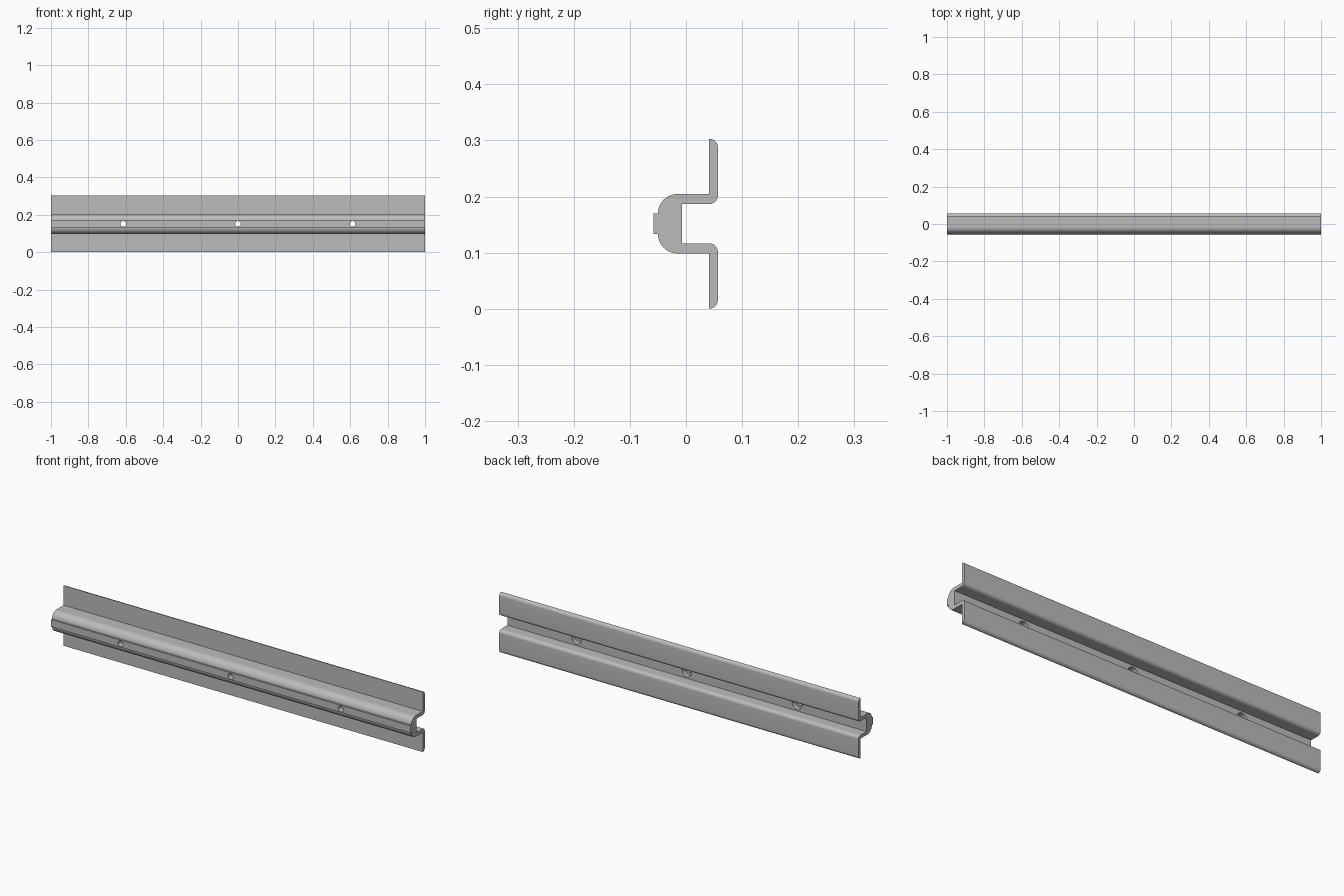
import bpy, bmesh, math
from mathutils import Matrix

cube = bpy.data.objects.get("Cube")
if cube:
    bpy.data.objects.remove(cube, do_unlink=True)

metal = bpy.data.materials.new("grey metal")
metal.use_nodes = True
GREY = (0.5, 0.5, 0.5, 1)
metal.diffuse_color = GREY
metal.node_tree.nodes["Principled BSDF"].inputs["Base Color"].default_value = GREY

MID = 0.1515  # height of the profile's mirror line


def arc(cy, cz, r, start, end, steps=10):
    angles = [math.radians(start + (end - start) * i / steps) for i in range(steps + 1)]
    return [(cy + r * math.cos(a), cz + r * math.sin(a)) for a in angles]


# Upper half of the section as (y, height above the mirror line), front to back
half = [(-0.058, 0.018), (-0.05, 0.018)]
half += arc(-0.015, 0.018, 0.035, 180, 90, 14)
half += [(0.041, 0.053), (0.041, MID)]
half += arc(0.041, MID - 0.016, 0.016, 90, 0)[1:]
half += arc(0.041, 0.051, 0.016, 0, -90)
half += [(-0.007, 0.035)]
section = half + [(y, -z) for y, z in reversed(half)]

# Rail: section extruded along x
bm = bmesh.new()
face = bm.faces.new([bm.verts.new((-1, y, z + MID)) for y, z in section])
moved = bmesh.ops.extrude_face_region(bm, geom=[face])["geom"]
bmesh.ops.translate(bm, vec=(2, 0, 0), verts=[v for v in moved if isinstance(v, bmesh.types.BMVert)])
bmesh.ops.recalc_face_normals(bm, faces=bm.faces)
mesh = bpy.data.meshes.new("rail")
bm.to_mesh(mesh)
bm.free()
mesh.materials.append(metal)
rail = bpy.data.objects.new("rail", mesh)
bpy.context.collection.objects.link(rail)


def cut_holes(name, radius, y0, y1):
    bm = bmesh.new()
    for x in (-0.613, 0, 0.613):
        place = Matrix.Translation((x, (y0 + y1) / 2, MID)) @ Matrix.Rotation(math.pi / 2, 4, "X")
        bmesh.ops.create_cone(bm, cap_ends=True, segments=32, radius1=radius,
                              radius2=radius, depth=y1 - y0, matrix=place)
    mesh = bpy.data.meshes.new(name)
    bm.to_mesh(mesh)
    bm.free()
    mesh.materials.append(metal)
    cutter = bpy.data.objects.new(name, mesh)
    bpy.context.collection.objects.link(cutter)
    cutter.hide_render = True
    cutter.hide_set(True)
    mod = rail.modifiers.new(name, "BOOLEAN")
    mod.operation = "DIFFERENCE"
    mod.solver = "EXACT"
    mod.object = cutter


# Screw holes with a wider recess at the back
cut_holes("screw_hole_cutter", 0.015, -0.1, 0.1)
cut_holes("screw_recess_cutter", 0.027, -0.03, 0.1)

# Apply the cuts, then smooth the rounded faces
bpy.ops.object.select_all(action="DESELECT")
rail.select_set(True)
bpy.context.view_layer.objects.active = rail
for mod in list(rail.modifiers):
    bpy.ops.object.modifier_apply(modifier=mod.name)
for obj in [o for o in bpy.data.objects if o.name.endswith("_cutter")]:
    bpy.data.objects.remove(obj, do_unlink=True)
bpy.ops.object.shade_smooth_by_angle(angle=math.radians(30))
